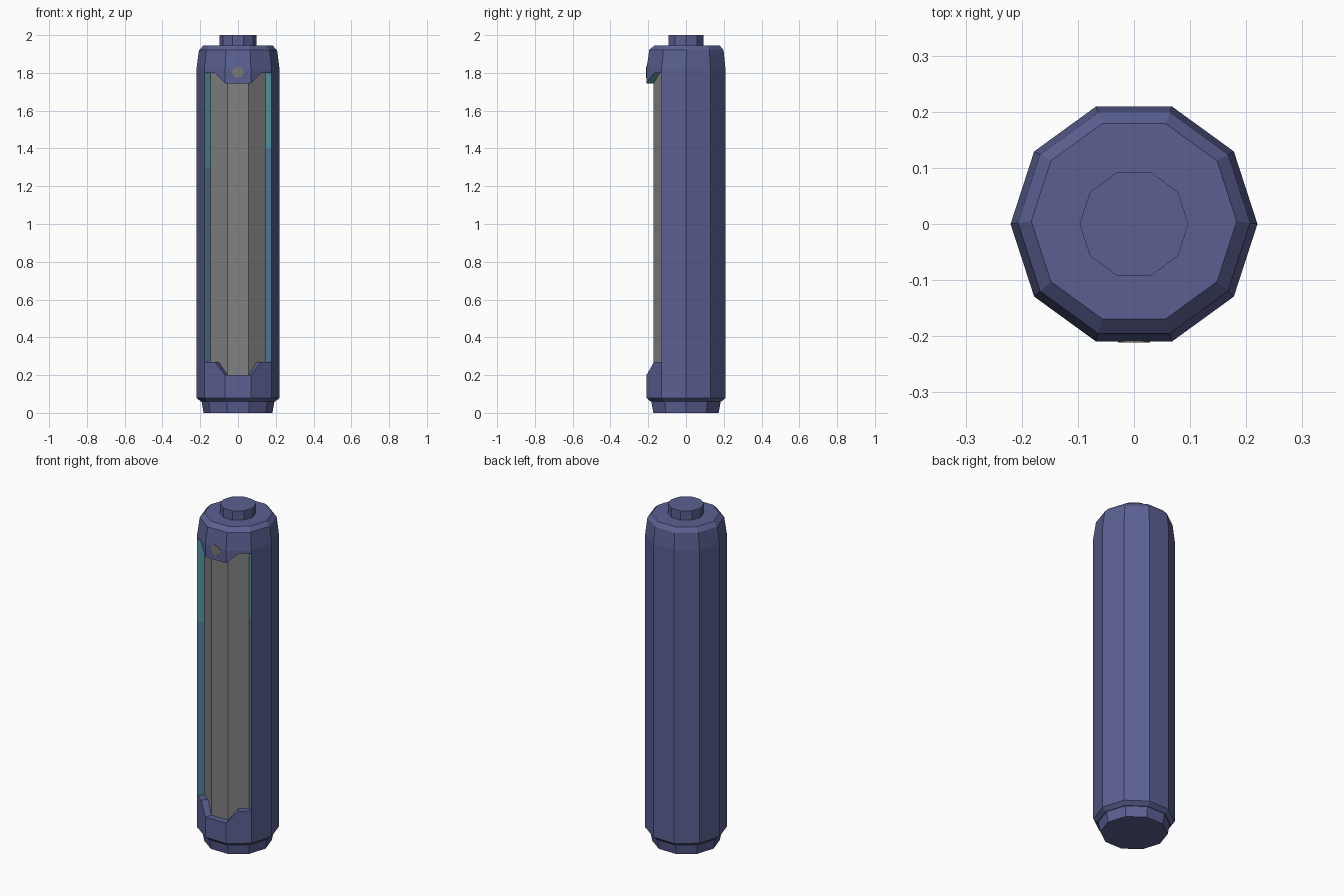
import bpy, bmesh, math
from mathutils import Vector

if "Cube" in bpy.data.objects:
    bpy.data.objects.remove(bpy.data.objects["Cube"])

N = 10
R, RC = 0.22, 0.18            # shell and core radius


def mat(name, rgb):
    m = bpy.data.materials.new(name)
    m.diffuse_color = (*rgb, 1)
    m.use_nodes = True
    m.node_tree.nodes["Principled BSDF"].inputs["Base Color"].default_value = m.diffuse_color
    return m


INDIGO = mat("indigo_metal", (0.105, 0.118, 0.29))
GREY = mat("grey_core", (0.22, 0.22, 0.22))
STUD = mat("warm_grey", (0.20, 0.185, 0.165))
TEAL = mat("teal_glow", (0.09, 0.31, 0.37))
BLUE = mat("steel_blue", (0.09, 0.20, 0.32))


def finish(bm, name, mats):
    me = bpy.data.meshes.new(name)
    bm.to_mesh(me)
    bm.free()
    for m in mats:
        me.materials.append(m)
    ob = bpy.data.objects.new(name, me)
    bpy.context.collection.objects.link(ob)
    return ob


def pt(k, r, z, dy=0.0):
    """Point on the decagon; half values of k are edge midpoints."""
    a, b = math.floor(k), math.ceil(k)
    p = [Vector((math.cos(math.tau * i / N), math.sin(math.tau * i / N), 0)) for i in (a, b)]
    v = (p[0] + p[1]) / 2 * r
    return Vector((v.x, v.y + dy, z))


def face(bm, pts, mi=0):
    f = bm.faces.new([bm.verts.new(p) for p in pts])
    f.material_index = mi
    return f


def weld(bm):
    bmesh.ops.remove_doubles(bm, verts=bm.verts, dist=1e-5)
    bmesh.ops.recalc_face_normals(bm, faces=bm.faces)


def loft(bm, rings, skip=(), caps=True):
    """Rings are (radius, z, y shift); skip holds (ring, side) pairs left open."""
    for j, (a, b) in enumerate(zip(rings, rings[1:])):
        for i in range(N):
            if (j, i) not in skip:
                face(bm, [pt(i, *a), pt(i + 1, *a), pt(i + 1, *b), pt(i, *b)])
    if caps:
        for ring in (rings[0], rings[-1]):
            face(bm, [pt(i, *ring) for i in range(N)])


# Outline of the front window: (decagon position, height)
low = [(6, .27), (6.5, .27), (7, .20), (8, .20), (8.5, .27), (9, .27)]
high = [(6, 1.80), (6.5, 1.80), (7, 1.745), (8, 1.745), (8.5, 1.80), (9, 1.80)]
Z0, Z1 = 0.08, 1.82

# Shell with foot, tapered shoulder and open front columns
bm = bmesh.new()
rings = [(.182, 0, 0), (.193, .06, 0), (.197, .06, 0), (R, Z0, 0), (R, Z1, 0),
         (.207, 1.92, .002), (.183, 1.945, .005)]
loft(bm, rings, skip={(3, 6), (3, 7), (3, 8)})
for line, zb in ((low, Z0), (high, Z1)):
    for (a, za), (b, zc) in zip(line, line[1:]):
        face(bm, [pt(a, R, zb), pt(b, R, zb), pt(b, R, zc), pt(a, R, za)])
for (a, za), (b, zc) in zip(low, low[1:]):
    face(bm, [pt(a, R, za), pt(b, R, zc), pt(b, RC - .002, zc), pt(a, RC - .002, za)])
weld(bm)
finish(bm, "shell", [INDIGO])

# Liner inside the window: upper ledge and two side walls
bm = bmesh.new()
for (a, za), (b, zc) in zip(high, high[1:]):
    f = face(bm, [pt(a, R, za), pt(b, R, zc), pt(b, RC - .002, zc), pt(a, RC - .002, za)])
    f.normal_update()
    if f.normal.z > 0:
        f.normal_flip()
for k, split in ((6, 1.30), (9, 1.40)):
    for za, zb, mi in ((.27, split, 1), (split, 1.80, 0)):
        f = face(bm, [pt(k, R, za), pt(k, RC - .002, za), pt(k, RC - .002, zb), pt(k, R, zb)], mi)
        f.normal_update()
        if f.normal.y > 0:
            f.normal_flip()
finish(bm, "window_liner", [TEAL, BLUE])

# Inner core
bm = bmesh.new()
loft(bm, [(RC, .12, 0), (RC, 1.86, 0)])
weld(bm)
finish(bm, "inner_core", [GREY])

# Top knob
bm = bmesh.new()
loft(bm, [(.097, 1.94, 0), (.097, 2.0, 0)])
weld(bm)
finish(bm, "top_knob", [INDIGO])

# Small round stud on the front of the collar
bpy.ops.mesh.primitive_cylinder_add(vertices=10, radius=.03, depth=.008,
                                    location=(0, -.2075, 1.803),
                                    rotation=(math.pi / 2, 0, 0))
stud = bpy.context.object
stud.name = "front_stud"
stud.data.materials.append(STUD)
